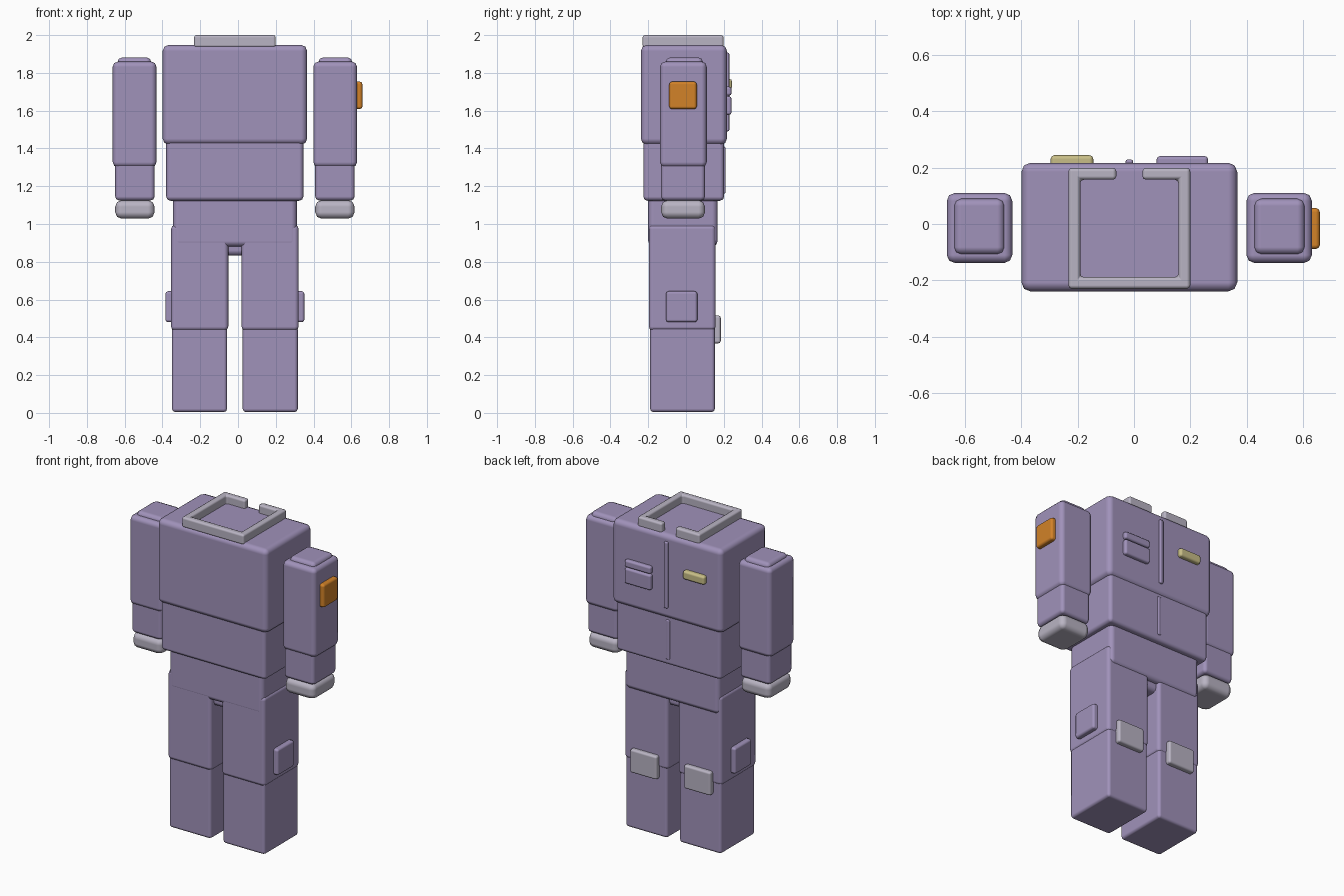
import bpy, bmesh

if "Cube" in bpy.data.objects:
    bpy.data.objects.remove(bpy.data.objects["Cube"])

CX = -0.0165  # symmetry plane of the suit


def material(name, rgb):
    m = bpy.data.materials.new(name)
    m.diffuse_color = (*rgb, 1.0)
    m.use_nodes = True
    m.node_tree.nodes["Principled BSDF"].inputs["Base Color"].default_value = m.diffuse_color
    return m


PURPLE = material("suit_purple", (0.352, 0.287, 0.491))
GREY = material("light_grey", (0.485, 0.456, 0.546))
ORANGE = material("patch_orange", (0.645, 0.223, 0.021))
YELLOW = material("tag_yellow", (0.578, 0.515, 0.242))


def prism(name, outline, z0, z1, mat, bevel, segments=2):
    """Extrude an outline upward and round its edges."""
    bm = bmesh.new()
    base = bm.faces.new([bm.verts.new((x, y, z0)) for x, y in outline])
    top = bmesh.ops.extrude_face_region(bm, geom=[base])["geom"]
    for v in top:
        if isinstance(v, bmesh.types.BMVert):
            v.co.z = z1
    bmesh.ops.recalc_face_normals(bm, faces=bm.faces)
    me = bpy.data.meshes.new(name)
    bm.to_mesh(me)
    bm.free()
    me.shade_smooth()
    me.materials.append(mat)
    ob = bpy.data.objects.new(name, me)
    bpy.context.collection.objects.link(ob)
    mod = ob.modifiers.new("rounding", "BEVEL")
    mod.width = bevel
    mod.segments = segments
    mod.limit_method = "ANGLE"
    mod.harden_normals = True
    return ob


def box(name, x, y, z, mat=PURPLE, bevel=0.02, segments=2):
    outline = [(x[0], y[0]), (x[1], y[0]), (x[1], y[1]), (x[0], y[1])]
    return prism(name, outline, z[0], z[1], mat, bevel, segments)


def pair(name, x, *args, **kw):
    """Two mirrored boxes; x is measured from the symmetry plane."""
    box("right_" + name, (CX + x[0], CX + x[1]), *args, **kw)
    box("left_" + name, (CX - x[1], CX - x[0]), *args, **kw)


# Torso
box("chest", (-0.399, 0.366), (-0.239, 0.217), (1.42, 1.948), bevel=0.032)
box("waist", (-0.38, 0.346), (-0.226, 0.202), (1.123, 1.45), bevel=0.022)
box("pelvis", (-0.345, 0.312), (-0.2, 0.168), (0.88, 1.16), bevel=0.03)
box("crotch", (-0.106, 0.073), (-0.165, 0.135), (0.832, 0.96), bevel=0.03)

# Open collar ring with a gap at the zip side
o, i, g = 0.216, 0.174, 0.046
right = [(g, 0.199), (g, 0.157), (i, 0.157), (i, -0.188)]
outer = [(o, -0.23), (o, 0.199)]
loop = right + [(-x, y) for x, y in reversed(right)]
loop += [(-x, y) for x, y in reversed(outer)] + outer
prism("collar", [(CX + x, y) for x, y in loop], 1.935, 2.0, GREY, 0.013)

# Arms and cuffs
pair("upper_arm", (0.415, 0.647), (-0.138, 0.11), (1.3, 1.86), bevel=0.028)
pair("shoulder_cap", (0.442, 0.622), (-0.108, 0.09), (1.78, 1.882), bevel=0.026)
pair("forearm", (0.425, 0.634), (-0.132, 0.101), (1.124, 1.33), bevel=0.022)
pair("glove_cuff", (0.425, 0.634), (-0.132, 0.101), (1.028, 1.126),
     mat=GREY, bevel=0.035)

# Legs
pair("thigh", (0.035, 0.338), (-0.197, 0.157), (0.435, 0.995), bevel=0.022)
pair("shin", (0.041, 0.333), (-0.19, 0.153), (0.004, 0.46), bevel=0.018)
pair("thigh_pocket", (0.31, 0.368), (-0.106, 0.06), (0.48, 0.644), bevel=0.014)
pair("knee_pad", (0.094, 0.28), (0.13, 0.184), (0.368, 0.516),
     mat=GREY, bevel=0.013)

# Sleeve patch
box("sleeve_patch", (0.60, 0.659), (-0.089, 0.057), (1.608, 1.754),
    ORANGE, 0.015)

# Chest details
box("chest_pocket", (0.08, 0.263), (0.19, 0.241), (1.578, 1.676), bevel=0.013)
box("pocket_flap", (0.08, 0.263), (0.19, 0.241), (1.68, 1.727), bevel=0.013)
box("name_tag", (-0.296, -0.144), (0.19, 0.244), (1.713, 1.768), YELLOW, 0.014)
box("upper_zip", (-0.03, -0.003), (0.2, 0.229), (1.49, 1.907), bevel=0.008)
box("lower_zip", (-0.03, -0.003), (0.18, 0.209), (1.16, 1.41), bevel=0.008)
